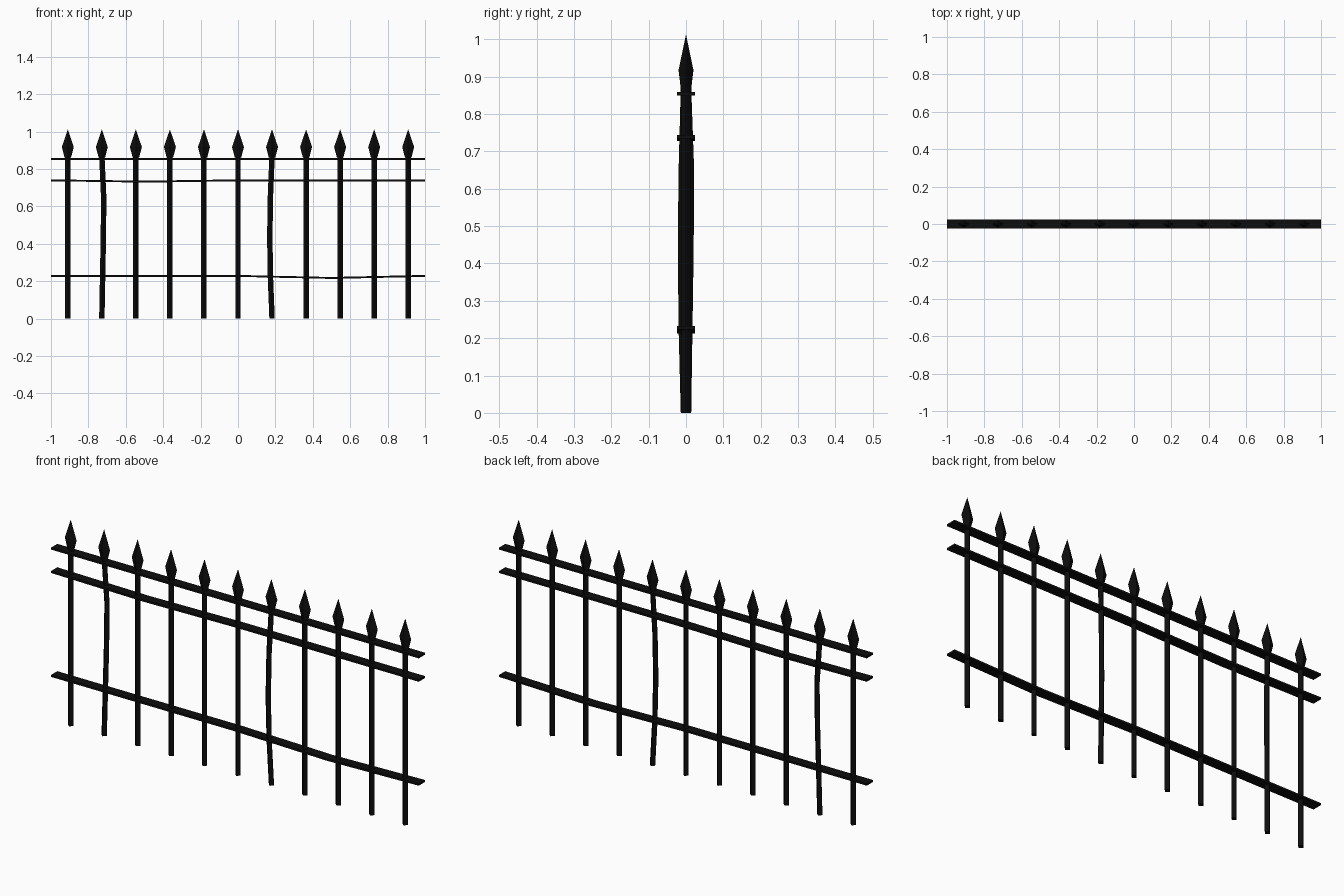
import bpy, bmesh

if "Cube" in bpy.data.objects:
    bpy.data.objects.remove(bpy.data.objects["Cube"])

iron = bpy.data.materials.new("black iron")
iron.diffuse_color = (0.004, 0.004, 0.004, 1)
iron.use_nodes = True
iron.node_tree.nodes["Principled BSDF"].inputs["Base Color"].default_value = iron.diffuse_color


def loft(name, rings):
    """Join equal-sized rings of points into a closed solid."""
    bm = bmesh.new()
    loops = [[bm.verts.new(p) for p in r] for r in rings]
    n = len(loops[0])
    for a, b in zip(loops, loops[1:]):
        for i in range(n):
            j = (i + 1) % n
            bm.faces.new((a[i], a[j], b[j], b[i]))
    bm.faces.new(loops[0][::-1])
    bm.faces.new(loops[-1])
    bmesh.ops.remove_doubles(bm, verts=bm.verts, dist=1e-5)
    bmesh.ops.recalc_face_normals(bm, faces=bm.faces)
    me = bpy.data.meshes.new(name)
    bm.to_mesh(me)
    bm.free()
    me.materials.append(iron)
    ob = bpy.data.objects.new(name, me)
    bpy.context.collection.objects.link(ob)
    return ob


def diamond(x, y, z, rx, ry):
    return [(x + rx, y, z), (x, y + ry, z), (x - rx, y, z), (x, y - ry, z)]


# Upright bars (two of them bent) with spear heads
heights = (0, 0.215, 0.43, 0.645, 0.87)
bends = {1: (0.010, 0.008, (0, 0.4, 0.8, 1, 0)),
         6: (-0.012, -0.008, (0, 0.7, 1, 0.75, 0))}
for i in range(11):
    x = -0.91 + 0.182 * i
    dx, dy, w = bends.get(i, (0, 0, (0,) * 5))
    loft(f"bar_{i}", [diamond(x + dx * k, dy * k, z, 0.0145, 0.014)
                      for z, k in zip(heights, w)])
    loft(f"spear_head_{i}", [diamond(x, 0, 0.86, 0.017, 0.013),
                             diamond(x, 0, 0.917, 0.032, 0.02),
                             diamond(x, 0, 1.01, 0.0006, 0.0006)])


# Flat horizontal rails, the lower two slightly sagging
def rail(name, z, sag):
    rings = []
    for k, s in enumerate(sag):
        x, c = -1 + 0.5 * k, z - s
        rings.append([(x, -0.024, c - 0.005), (x, 0.024, c - 0.005),
                      (x, 0.024, c + 0.005), (x, -0.024, c + 0.005)])
    loft(name, rings)


rail("top_rail", 0.854, (0, 0, 0, 0, 0))
rail("middle_rail", 0.739, (0, 0.007, 0, 0, 0))
rail("bottom_rail", 0.228, (0, 0, 0, 0.011, 0))
